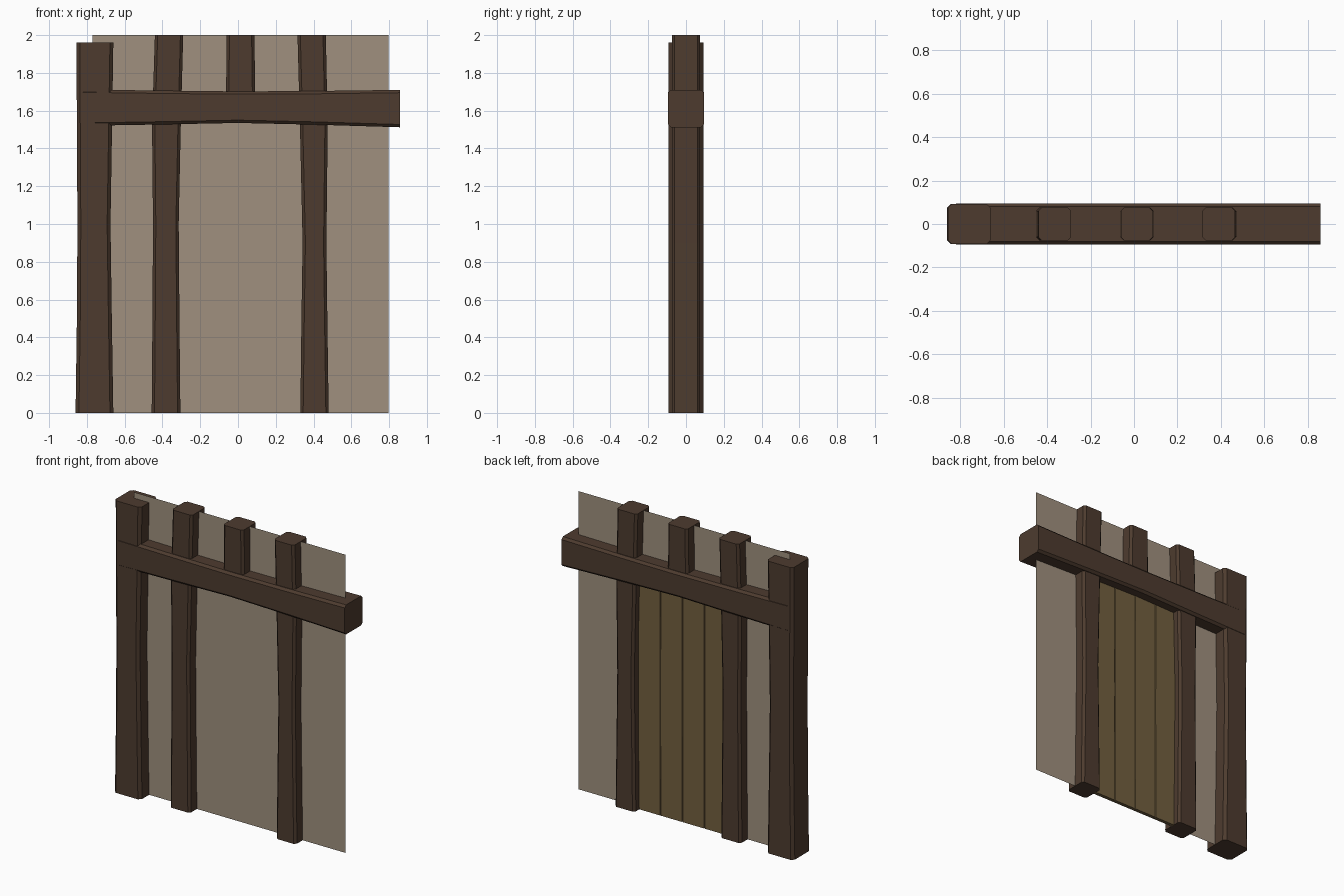
import bpy, bmesh

if "Cube" in bpy.data.objects:
    bpy.data.objects.remove(bpy.data.objects["Cube"])

def material(name, rgb):
    m = bpy.data.materials.new(name)
    m.diffuse_color = (*rgb, 1)
    m.use_nodes = True
    m.node_tree.nodes["Principled BSDF"].inputs["Base Color"].default_value = m.diffuse_color
    return m

DARK = material("dark_timber", (0.075, 0.044, 0.028))
PLASTER = material("plaster", (0.35, 0.28, 0.21))
BOARD = material("door_wood", (0.17, 0.115, 0.05))

def finish(name, bm, mat):
    bmesh.ops.recalc_face_normals(bm, faces=bm.faces)
    me = bpy.data.meshes.new(name)
    bm.to_mesh(me)
    bm.free()
    me.materials.append(mat)
    ob = bpy.data.objects.new(name, me)
    bpy.context.collection.objects.link(ob)

def timber(name, stations, depth, mat=DARK, c=0.015, yc=0.0, lying=False):
    """Chamfered, slightly bowed timber; stations are (distance, low edge, high edge)."""
    bm = bmesh.new()
    rings = []
    y0, y1 = yc - depth, yc + depth
    for t, a, b in stations:
        section = [(a + c, y0), (b - c, y0), (b, y0 + c), (b, y1 - c),
                   (b - c, y1), (a + c, y1), (a, y1 - c), (a, y0 + c)]
        rings.append([bm.verts.new((t, y, u) if lying else (u, y, t)) for u, y in section])
    for r, s in zip(rings, rings[1:]):
        for i in range(8):
            j = (i + 1) % 8
            bm.faces.new((r[i], r[j], s[j], s[i]))
    bm.faces.new(rings[0])
    bm.faces.new(rings[-1])
    finish(name, bm, mat)

# Upright timbers
timber("corner_post", [(0, -0.86, -0.66), (0.5, -0.853, -0.668), (1.0, -0.85, -0.675),
                       (1.5, -0.853, -0.667), (1.96, -0.855, -0.66)], 0.093, c=0.018)
timber("left_stud", [(0, -0.457, -0.305), (0.5, -0.453, -0.31), (1.0, -0.45, -0.314),
                     (1.52, -0.455, -0.303), (2.0, -0.44, -0.29)], 0.075)
timber("right_stud", [(0, 0.33, 0.48), (0.5, 0.336, 0.473), (0.9, 0.342, 0.468),
                      (1.52, 0.328, 0.475), (2.0, 0.315, 0.465)], 0.075)
timber("middle_stud", [(1.6, -0.064, 0.092), (2.0, -0.06, 0.087)], 0.075)

# Lintel beam
timber("lintel_beam", [(-0.82, 1.52, 1.712), (-0.4, 1.527, 1.706), (0.0, 1.535, 1.702),
                       (0.4, 1.526, 1.704), (0.858, 1.512, 1.71)], 0.0945, lying=True)

# Thin plaster wall sheet
bm = bmesh.new()
bm.faces.new([bm.verts.new(p) for p in
              ((-0.77, 0, 0), (0.797, 0, 0), (0.797, 0, 2), (-0.77, 0, 2))])
finish("plaster_wall", bm, PLASTER)

# Door boards on the back of the wall
for i in range(4):
    x = -0.318 + i * 0.164
    timber(f"door_board_{i + 1}",
           [(0, x + 0.002, x + 0.162), (0.8, x + 0.001, x + 0.163), (1.56, x + 0.002, x + 0.162)],
           0.010, BOARD, c=0.002, yc=0.014)
